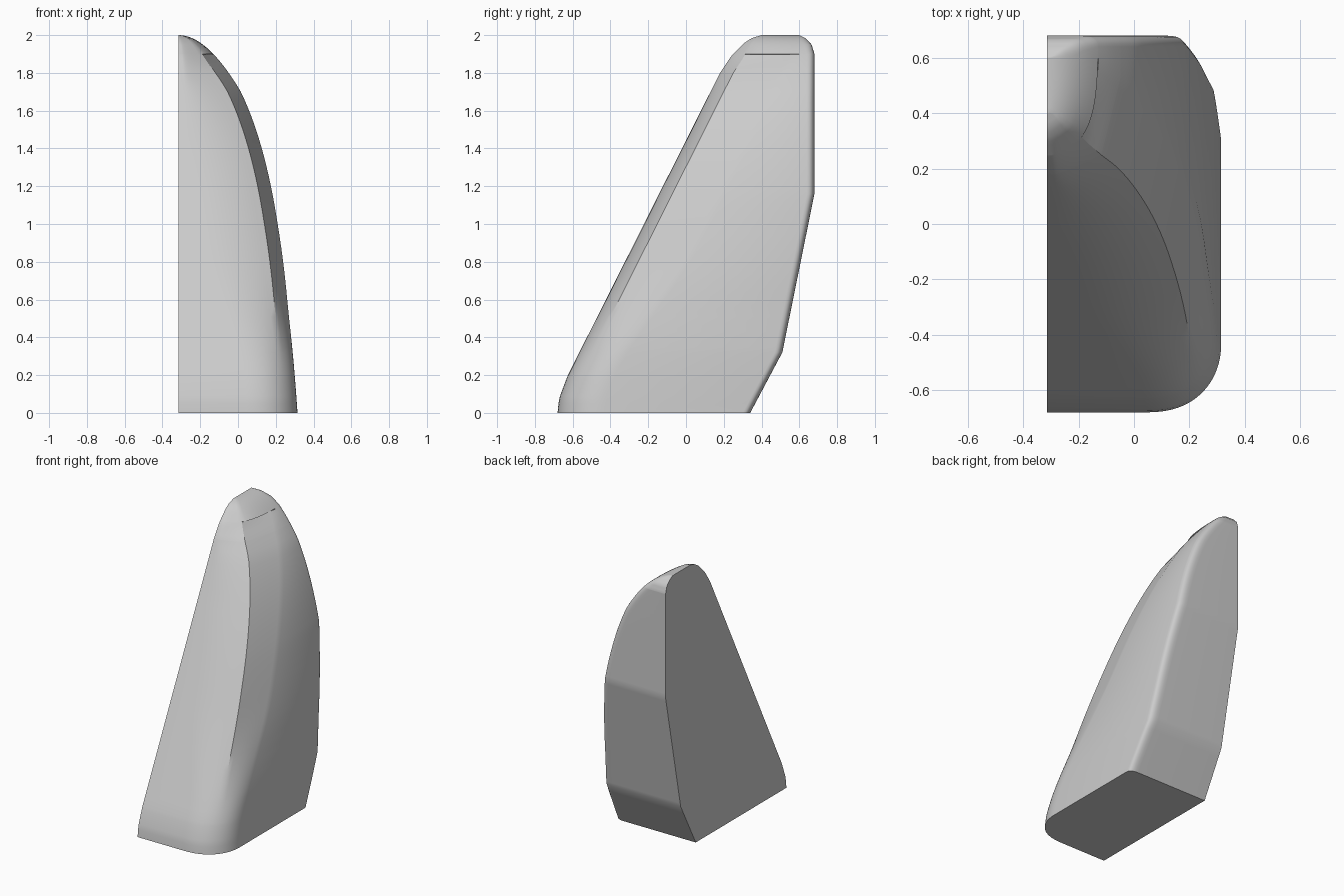
import bpy, bmesh, math
from mathutils import Vector

cube = bpy.data.objects.get("Cube")
if cube:
    bpy.data.objects.remove(cube)

INNER = -0.315   # flat mounting side
FRONT = [(0, -.68), (.05, -.675), (.1, -.665), (.2, -.625), (1.8, .18),
         (1.89, .24), (1.96, .31), (1.985, .35), (2, .4)]
BACK = [(0, .34), (.32, .51), (1.16, .68), (1.9, .68), (1.95, .665), (1.985, .63), (2, .6)]
# Width relative to a parabolic arch
ARCH = [(0, 1), (.54, 1.079), (1, 1.178), (1.47, 1.295), (1.71, 1.354), (1.86, 1.32), (2, 1.28)]


def lookup(table, z):
    for (a, p), (b, q) in zip(table, table[1:]):
        if z <= b:
            return p + (q - p) * (z - a) / (b - a)
    return table[-1][1]


def bezier(a, c, b, steps):
    a, b, c = Vector(a), Vector(b), Vector(c)
    return [a * (1 - t) ** 2 + c * 2 * t * (1 - t) + b * t * t
            for t in (i / steps for i in range(steps + 1))]


def section(z):
    """Horizontal outline: front, creased front corner, side, soft back corner."""
    width = .63 * lookup(ARCH, z) * math.sqrt(max(1 - z / 2, 0.00001))
    out, yf, yb = INNER + width, lookup(FRONT, z), lookup(BACK, z)
    t = min(max((z - .2) / .7, 0), 1)
    t = t * t * (3 - 2 * t)
    inset = min(.07, width * .32)
    depth = .07 * min(1, width / .2)
    cx, cy = out - inset, yf + depth
    start = max(INNER + width * .1, out - .265 - .12 * t)
    bend = max(start + width * .1, cx - inset * (1 + 1.2 * t))
    front = bezier((start, yf), (bend, yf), (cx, cy), 8)
    side = bezier((cx, cy), (out - inset * .55 * t, cy + .07 + .05 * t),
                  (out, yf + .25 + .1 * t), 8)
    if side[-1].y > yb - .08:
        side = bezier((cx, cy), (out, cy + .07), (out, yb - .08), 8)
    rx = min(.065, width * .35)
    ry = .04 * min(1, width / .1)
    back = bezier((out, yb - ry), (out, yb), (out - rx, yb), 6)
    pts = [Vector((INNER, yf))] + front + side[1:] + back + [Vector((INNER, yb))]
    return [(p.x, p.y, z) for p in pts]


# Shell lofted through stacked outlines, denser toward the crown
levels = sorted({round(2 * (1 - (1 - i / 44) ** 2), 4) for i in range(45)}
                | {.05, .2, .32, 1.16, 1.8, 1.9})
bm = bmesh.new()
rings = [[bm.verts.new(p) for p in section(z)] for z in levels]
for low, high in zip(rings, rings[1:]):
    for i in range(len(low)):
        j = (i + 1) % len(low)
        bm.faces.new((low[i], low[j], high[j], high[i]))
bm.faces.new(rings[0][::-1])
bm.faces.new(rings[-1])
bmesh.ops.recalc_face_normals(bm, faces=bm.faces)
mesh = bpy.data.meshes.new("half_shell")
bm.to_mesh(mesh)
bm.free()

body = bpy.data.objects.new("half_shell", mesh)
bpy.context.collection.objects.link(body)

# Plain grey finish
grey = bpy.data.materials.new("plain_grey")
grey.use_nodes = True
colour = (.6, .6, .6, 1)
grey.diffuse_color = colour
grey.node_tree.nodes["Principled BSDF"].inputs["Base Color"].default_value = colour
mesh.materials.append(grey)

bpy.ops.object.select_all(action="DESELECT")
body.select_set(True)
bpy.context.view_layer.objects.active = body
bpy.ops.object.shade_smooth_by_angle(angle=math.radians(28))
